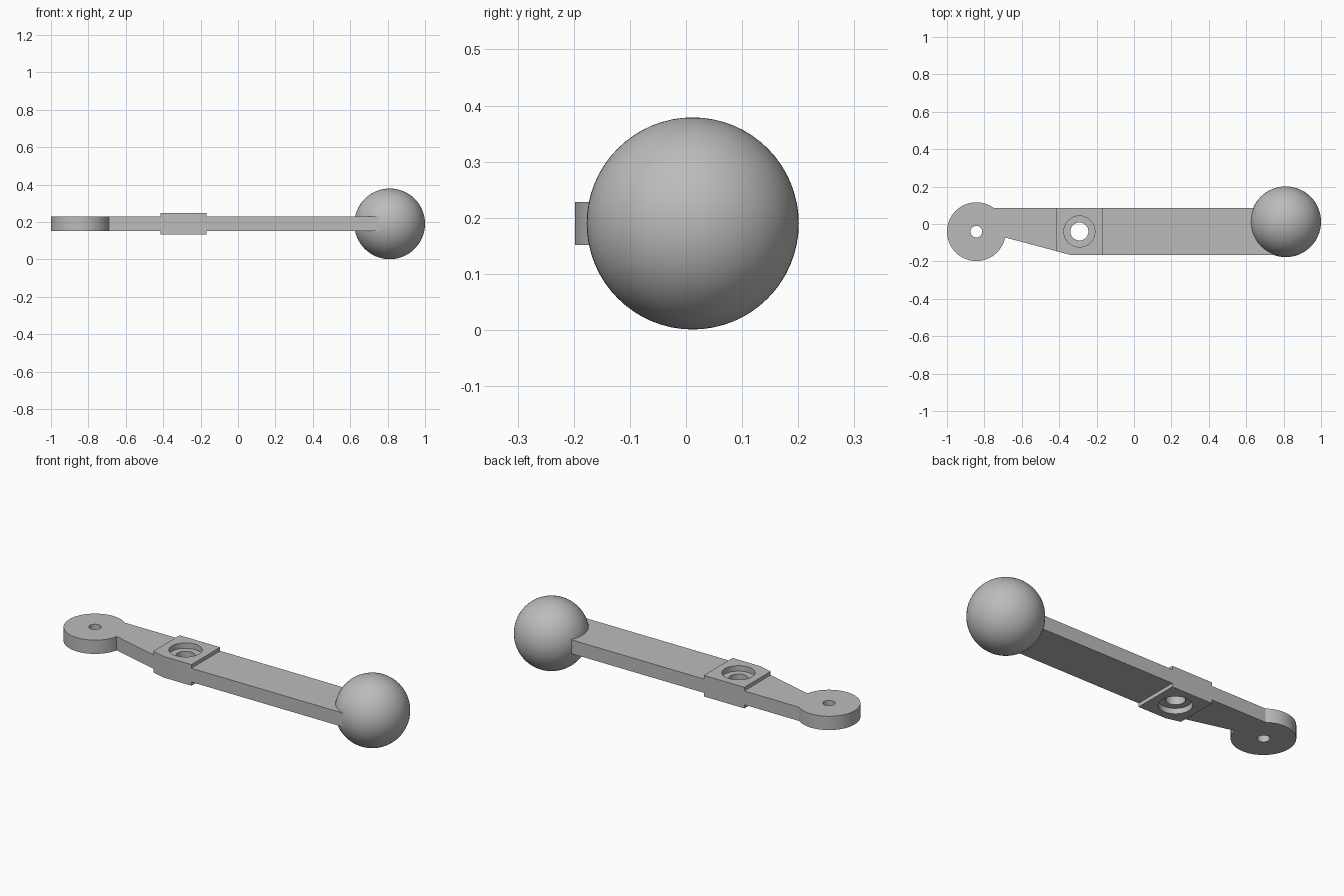
import bpy, bmesh
from math import sin, cos, atan2, pi, radians

cube = bpy.data.objects.get("Cube")
if cube:
    bpy.data.objects.remove(cube, do_unlink=True)

MID = 0.19                      # shared middle height of every part
THIN, THICK = 0.038, 0.058      # half thicknesses of arm and pad
BACK, FRONT = 0.085, -0.166     # arm sides
PAD_L, PAD_R = -0.415, -0.168   # pad ends
EYE, EYE_R = (-0.843, -0.041), 0.157
BORE = (-0.292, -0.04)

grey = bpy.data.materials.new("plain grey")
grey.use_nodes = True
grey.diffuse_color = (0.5, 0.5, 0.5, 1)
grey.node_tree.nodes["Principled BSDF"].inputs["Base Color"].default_value = (0.5, 0.5, 0.5, 1)


def finish(obj):
    obj.data.materials.append(grey)
    bpy.ops.object.select_all(action="DESELECT")
    obj.select_set(True)
    bpy.context.view_layer.objects.active = obj
    bpy.ops.object.shade_smooth_by_angle(angle=radians(30))


def prism(name, outline, z0, z1):
    """Extrude a flat outline between two heights."""
    bm = bmesh.new()
    face = bm.faces.new([bm.verts.new((x, y, z0)) for x, y in outline])
    top = bmesh.ops.extrude_face_region(bm, geom=[face])["geom"]
    bmesh.ops.translate(bm, vec=(0, 0, z1 - z0),
                        verts=[g for g in top if isinstance(g, bmesh.types.BMVert)])
    bmesh.ops.recalc_face_normals(bm, faces=bm.faces)
    mesh = bpy.data.meshes.new(name)
    bm.to_mesh(mesh)
    bm.free()
    obj = bpy.data.objects.new(name, mesh)
    bpy.context.collection.objects.link(obj)
    return obj


def arc(centre, r, a0, a1, n=64):
    return [(centre[0] + r * cos(a0 + (a1 - a0) * i / n),
             centre[1] + r * sin(a0 + (a1 - a0) * i / n)) for i in range(n + 1)]


def drill(obj, centre, r, z0, z1):
    """Cut a round hole and discard the cutter."""
    cutter = prism("cutter", arc(centre, r, 0, 2 * pi)[:-1], z0, z1)
    cutter.hide_render = True
    mod = obj.modifiers.new("hole", "BOOLEAN")
    mod.operation, mod.solver, mod.object = "DIFFERENCE", "EXACT", cutter
    bpy.context.view_layer.objects.active = obj
    bpy.ops.object.modifier_apply(modifier=mod.name)
    bpy.data.objects.remove(cutter, do_unlink=True)


# Round eye with the tapering neck
taper_start, taper_end = (-0.689, -0.072), (-0.337, FRONT)
slope = (taper_end[1] - taper_start[1]) / (taper_end[0] - taper_start[0])
pad_front = taper_start[1] + slope * (PAD_L - taper_start[0])
join_y = BACK - EYE[1]
join_x = (EYE_R ** 2 - join_y ** 2) ** 0.5
a_back = atan2(join_y, join_x)
a_front = 2 * pi + atan2(taper_start[1] - EYE[1], taper_start[0] - EYE[0])
neck = prism("eye_and_neck",
             arc(EYE, EYE_R, a_back, a_front) + [(PAD_L, pad_front), (PAD_L, BACK)],
             MID - THIN, MID + THIN)
drill(neck, EYE, 0.031, 0, 0.4)
finish(neck)

# Thick pivot pad, counterbored on both faces
pad = prism("pivot_pad",
            [(PAD_L, BACK), (PAD_L, pad_front), taper_end, (PAD_R, FRONT), (PAD_R, BACK)],
            MID - THICK, MID + THICK)
drill(pad, BORE, 0.048, 0, 0.4)
drill(pad, BORE, 0.083, MID + 0.028, 0.4)
drill(pad, BORE, 0.083, 0, MID - 0.028)
finish(pad)

# Straight handle bar
bar = prism("handle_bar",
            [(PAD_R, FRONT), (0.81, FRONT), (0.81, BACK), (PAD_R, BACK)],
            MID - THIN, MID + THIN)
finish(bar)

# Ball knob
bpy.ops.mesh.primitive_uv_sphere_add(segments=64, ring_count=32, radius=0.189,
                                     location=(0.811, 0.012, MID))
knob = bpy.context.object
knob.name = "ball_knob"
finish(knob)
